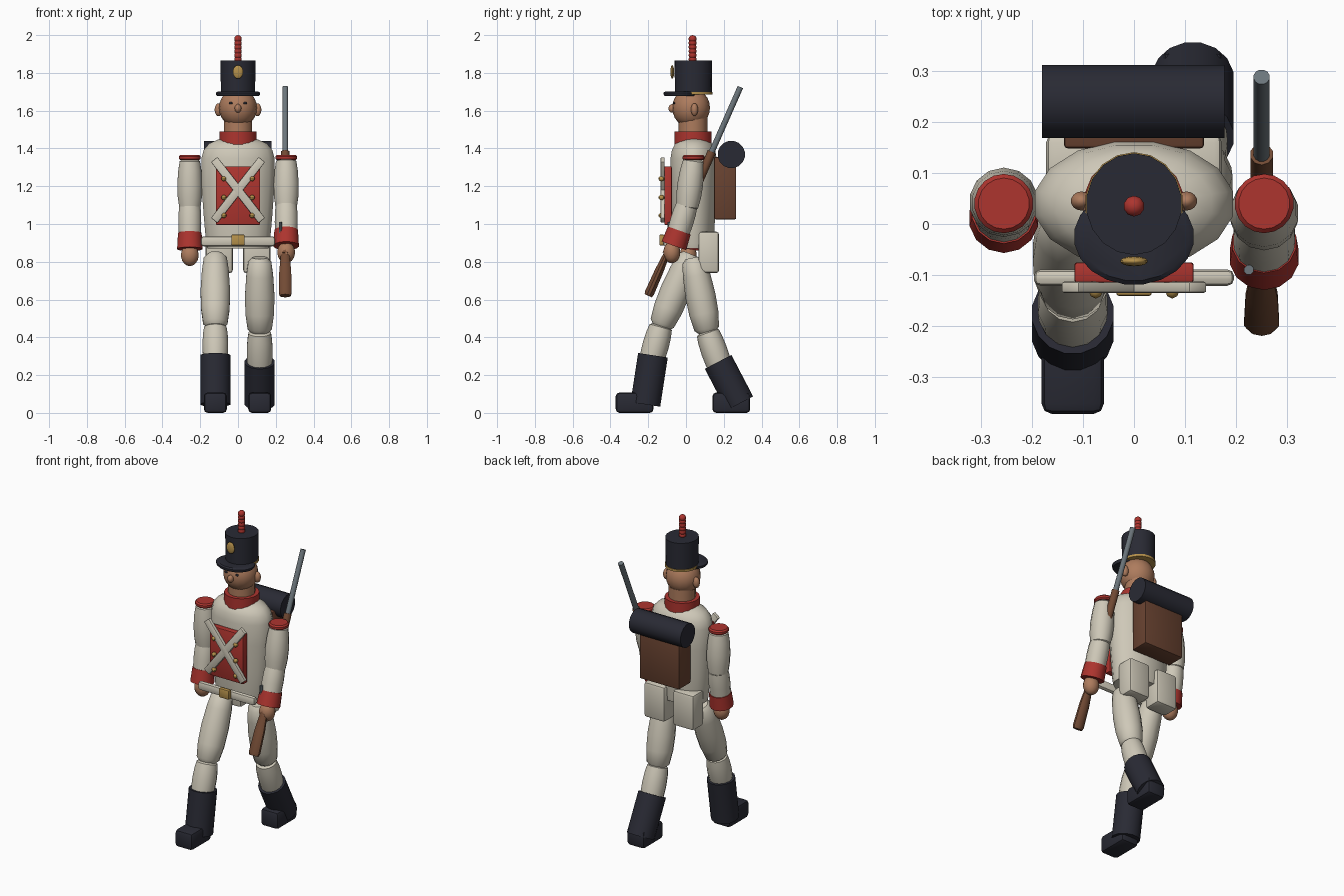
import bpy, bmesh, math
from mathutils import Vector, Matrix

if "Cube" in bpy.data.objects:
    bpy.data.objects.remove(bpy.data.objects["Cube"])


def material(name, r, g, b):
    m = bpy.data.materials.new(name)
    m.use_nodes = True
    m.diffuse_color = (r, g, b, 1)
    m.node_tree.nodes["Principled BSDF"].inputs["Base Color"].default_value = (r, g, b, 1)
    return m


CREAM = material("cream cloth", 0.62, 0.58, 0.48)
RED = material("red cloth", 0.42, 0.035, 0.028)
NAVY = material("dark navy", 0.022, 0.023, 0.034)
SKIN = material("skin", 0.42, 0.2, 0.11)
WOOD = material("wood", 0.17, 0.07, 0.035)
LEATHER = material("leather", 0.14, 0.055, 0.03)
GOLD = material("brass", 0.46, 0.28, 0.07)
STEEL = material("steel", 0.15, 0.18, 0.2)


def finish(name, bm, mat, matrix):
    bmesh.ops.recalc_face_normals(bm, faces=bm.faces)
    bm.transform(matrix)
    me = bpy.data.meshes.new(name)
    bm.to_mesh(me)
    bm.free()
    me.materials.append(mat)
    ob = bpy.data.objects.new(name, me)
    bpy.context.collection.objects.link(ob)
    bpy.ops.object.select_all(action="DESELECT")
    ob.select_set(True)
    bpy.context.view_layer.objects.active = ob
    bpy.ops.object.shade_smooth_by_angle(angle=math.radians(40))
    return ob


def turned(name, start, end, profile, mat, sides=14, squash=1.0):
    """Round part along start-end; profile holds (fraction, radius)."""
    start, end = Vector(start), Vector(end)
    axis = end - start
    bm = bmesh.new()
    rings = []
    for t, r in profile:
        ring = []
        for i in range(sides):
            a = math.tau * (i + 0.5) / sides
            ring.append(bm.verts.new((r * math.cos(a), r * squash * math.sin(a), t * axis.length)))
        rings.append(ring)
    for low, high in zip(rings, rings[1:]):
        for i in range(sides):
            j = (i + 1) % sides
            bm.faces.new((low[i], low[j], high[j], high[i]))
    bm.faces.new(rings[0])
    bm.faces.new(rings[-1])
    # Keep the cross-section's x axis on the model's x axis
    z = axis.normalized()
    x = Vector((1, 0, 0)) if abs(z.x) < 0.9 else Vector((0, 1, 0))
    y = z.cross(x).normalized()
    x = y.cross(z)
    rot = Matrix((x, y, z)).transposed().to_4x4()
    return finish(name, bm, mat, Matrix.Translation(start) @ rot)


def rod(name, start, end, r, mat, r2=None, **kw):
    return turned(name, start, end, [(0, r), (1, r2 or r)], mat, **kw)


def limb(name, start, end, r, mid, mat):
    """Padded limb with rounded ends."""
    shape = [(-0.03, r * 0.6), (0.03, r * 0.95), (0.22, (r + mid) / 2), (0.5, mid),
             (0.75, mid * 0.97), (0.96, r), (1.03, r * 0.6)]
    return turned(name, start, end, shape, mat)


def ball(name, centre, size, mat, u=14, v=9):
    bm = bmesh.new()
    bmesh.ops.create_uvsphere(bm, u_segments=u, v_segments=v, radius=1)
    return finish(name, bm, mat, Matrix.Translation(centre) @ Matrix.Diagonal((*size, 1)))


def box(name, centre, size, mat, bevel=0.01, rot=None):
    bm = bmesh.new()
    bmesh.ops.create_cube(bm, size=1)
    bm.transform(Matrix.Diagonal((*size, 1)))
    if bevel:
        bmesh.ops.bevel(bm, geom=bm.edges[:], offset=bevel, segments=2, profile=0.5, affect="EDGES")
    return finish(name, bm, mat, Matrix.Translation(centre) @ (rot or Matrix.Identity(4)))


# Torso, collar, neck
turned("torso", (0, 0.04, 0.87), (0, 0.04, 1.45),
       [(0, 0.165), (0.05, 0.172), (0.3, 0.185), (0.6, 0.198), (0.82, 0.198),
        (0.9, 0.185), (0.96, 0.155), (1, 0.1)], CREAM, sides=16, squash=0.63)
rod("collar", (0, 0.037, 1.42), (0, 0.037, 1.49), 0.1, RED, sides=16)
rod("neck", (0, 0.037, 1.47), (0, 0.037, 1.56), 0.077, SKIN)

# Head and face
ball("head", (0, 0.027, 1.615), (0.1, 0.1, 0.105), SKIN, 16, 12)
ball("nose", (0, -0.073, 1.612), (0.018, 0.02, 0.023), SKIN)
for side, s in (("right", -1), ("left", 1)):
    ball(side + "_ear", (s * 0.103, 0.045, 1.605), (0.021, 0.019, 0.034), SKIN)
    ball(side + "_eye", (s * 0.038, -0.063, 1.64), (0.011, 0.006, 0.006), NAVY, 8, 6)

# Hat
turned("hat_crown", (0, 0.039, 1.69), (0, 0.039, 1.865), [(0, 0.092), (1, 0.094)], NAVY,
       sides=18, squash=1.06)
turned("hat_band", (0, 0.039, 1.686), (0, 0.039, 1.7), [(0, 0.096), (1, 0.096)], GOLD,
       sides=18, squash=1.06)
turned("hat_visor", (0, -0.025, 1.678), (0, -0.025, 1.702),
       [(0, 0.112), (0.3, 0.118), (0.7, 0.118), (1, 0.108)], NAVY, sides=20, squash=0.8)
ball("hat_badge", (0, -0.073, 1.805), (0.028, 0.01, 0.036), GOLD)
for i in range(6):
    ball("plume_bead", (0, 0.035, 1.872 + i * 0.0215), (0.021, 0.021, 0.0205), RED, 10, 7)

# Chest panel, cross straps, buttons, belt
box("chest_panel", (0, -0.095, 1.15), (0.234, 0.04, 0.31), RED, 0.006)
for s in (-1, 1):
    box("cross_strap", (0, -0.124, 1.18), (0.044, 0.022, 0.41), CREAM, 0.005,
        Matrix.Rotation(s * math.atan2(0.25, 0.32), 4, "Y"))
    for z in (1.045, 1.14, 1.24):
        ball("button", (s * 0.075, -0.13, z), (0.014, 0.016, 0.014), GOLD, 8, 6)
box("belt", (0, -0.105, 0.908), (0.392, 0.032, 0.052), CREAM, 0.013)
box("belt_buckle", (0, -0.128, 0.915), (0.07, 0.026, 0.058), GOLD, 0.006)

# Backpack, blanket roll, pouches
box("backpack", (0, 0.207, 1.19), (0.275, 0.118, 0.33), LEATHER, 0.008)
rod("blanket_roll", (-0.18, 0.24, 1.368), (0.177, 0.24, 1.368), 0.073, NAVY, sides=16)
for s in (-1, 1):
    box("pouch", (s * 0.1, 0.12, 0.85), (0.145, 0.11, 0.22), CREAM, 0.016)

# Arms: shoulder, elbow, wrist, hand as (y, z)
arms = (("right", -0.255, (0.04, 1.34), (0.045, 1.08), (0.018, 0.91), (0.012, 0.835)),
        ("left", 0.255, (0.04, 1.34), (0.005, 1.08), (-0.05, 0.925), (-0.075, 0.85)))
for side, x, sh, el, wr, hd in arms:
    shoulder, elbow, wrist, hand = (Vector((x, *p)) for p in (sh, el, wr, hd))
    limb(side + "_upper_arm", shoulder, elbow, 0.058, 0.068, CREAM)
    limb(side + "_forearm", elbow + Vector((0, 0, 0.02)), wrist, 0.06, 0.062, CREAM)
    d = (wrist - elbow).normalized() * 0.043
    rod(side + "_cuff", wrist - d, wrist + d, 0.064, RED, 0.069)
    ball(side + "_hand", hand, (0.048, 0.045, 0.058), SKIN)
    turned(side + "_epaulette", (x, 0.04, 1.338), (x, 0.04, 1.366),
           [(0, 0.05), (0.25, 0.058), (0.7, 0.058), (1, 0.05)], RED, sides=18)

# Legs: hip, knee, boot top, boot bottom, foot centre as (y, z)
legs = (("right", -0.12, (0.02, 0.83), (-0.132, 0.46), (-0.175, 0.305), (-0.215, 0.045), -0.272),
        ("left", 0.115, (0.04, 0.81), (0.113, 0.43), (0.17, 0.27), (0.285, 0.05), 0.24))
for side, x, hp, kn, bt, bb, foot_y in legs:
    hip, knee, top, bottom = (Vector((x, *p)) for p in (hp, kn, bt, bb))
    limb(side + "_thigh", hip, knee, 0.066, 0.08, CREAM)
    limb(side + "_shin", knee, top + (top - knee) * 0.3, 0.064, 0.07, CREAM)
    rod(side + "_boot", top, bottom, 0.081, NAVY, sides=16)
    box(side + "_foot", (x, foot_y, 0.054), (0.122, 0.2, 0.108), NAVY, 0.02)

# Musket resting on the left shoulder
muzzle, butt = Vector((0.25, 0.288, 1.725)), Vector((0.25, -0.2, 0.62))
def along(t):
    return muzzle.lerp(butt, t)
rod("musket_barrel", muzzle, along(0.72), 0.016, STEEL, sides=12)
rod("musket_forestock", along(0.31), along(0.8), 0.023, WOOD, sides=10)
turned("musket_stock", along(0.7), butt, [(0, 0.02), (0.35, 0.024), (0.6, 0.033), (0.95, 0.036), (1, 0.03)],
       WOOD, sides=10, squash=0.7)
rod("musket_lock", (0.225, -0.09, 0.92), (0.225, -0.09, 1.01), 0.01, STEEL, sides=8)
